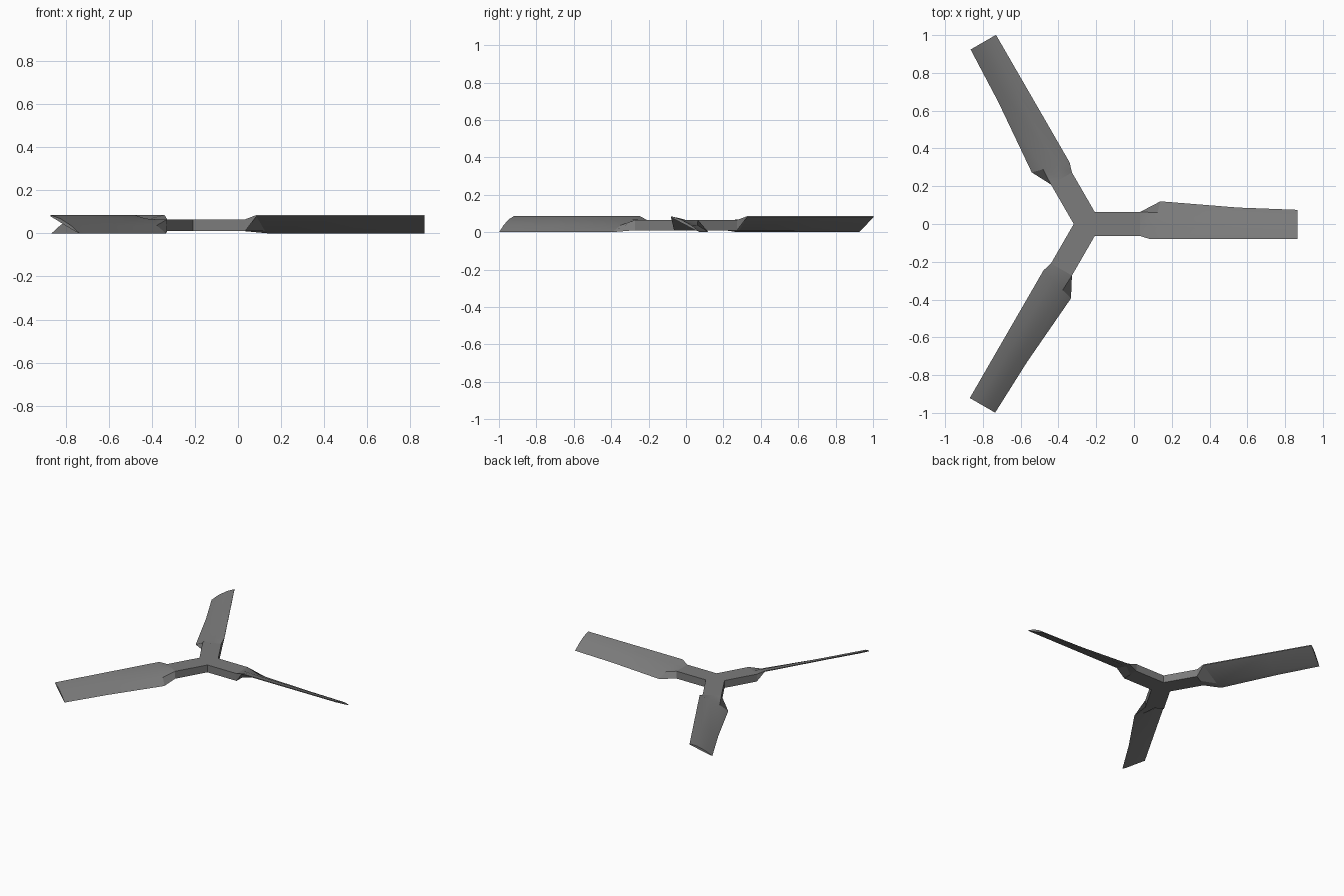
import bpy, bmesh, math
from mathutils import Matrix, Vector

if "Cube" in bpy.data.objects:
    bpy.data.objects.remove(bpy.data.objects["Cube"])

CX = -0.245            # hub centre on x
W = 0.064              # arm half width
Z0, Z1 = 0.01, 0.065   # arm bottom and top
ARM_R = 0.278          # arm length from the hub centre

grey = bpy.data.materials.new("dark_grey")
grey.diffuse_color = (0.2, 0.2, 0.2, 1)
grey.use_nodes = True
grey.node_tree.nodes["Principled BSDF"].inputs["Base Color"].default_value = grey.diffuse_color


def finish(name, bm):
    bmesh.ops.recalc_face_normals(bm, faces=bm.faces)
    mesh = bpy.data.meshes.new(name)
    bm.to_mesh(mesh)
    bm.free()
    mesh.materials.append(grey)
    ob = bpy.data.objects.new(name, mesh)
    bpy.context.collection.objects.link(ob)
    return ob


# Hub: Y-shaped plate with three square arms
bm = bmesh.new()
outline = []
for k in range(3):
    rot = Matrix.Rotation(math.radians(120 * k), 3, 'Z')
    for p in ((ARM_R, -W), (ARM_R, W), (W / math.tan(math.radians(60)), W)):
        outline.append(rot @ Vector((p[0], p[1], Z0)))
base = bm.faces.new([bm.verts.new(p) for p in outline])
ext = bmesh.ops.extrude_face_region(bm, geom=[base])
bmesh.ops.translate(bm, vec=(0, 0, Z1 - Z0),
                    verts=[v for v in ext["geom"] if isinstance(v, bmesh.types.BMVert)])
hub = finish("hub", bm)
hub.location.x = CX


def blade_section(r, trail, ridge, skew=0.0):
    """Pitched blade section: leading edge high, trailing edge low."""
    lead = -0.08
    span = trail - lead
    pts = [(lead, 0.085), (lead + 0.33 * span, 0.069), (lead + 0.7 * span, 0.037),
           (trail, 0.0), (ridge, 0.01), (lead, 0.079)]
    return [(r + skew * (y - lead) / span, y, z) for y, z in pts]


# Blades: square root lofted into the pitched section
sections = [
    [(ARM_R, y, z) for y, z in ((-W, Z1), (0, Z1), (W, Z1), (W, Z0), (0, Z0), (-W, Z0))],
    blade_section(0.33, 0.12, 0.07, 0.055),
    blade_section(0.795, 0.087, 0.055),
    blade_section(1.11, 0.075, 0.05),
]
for k in range(3):
    bm = bmesh.new()
    rings = [[bm.verts.new(p) for p in s] for s in sections]
    for a, b in zip(rings, rings[1:]):
        for i in range(6):
            j = (i + 1) % 6
            bm.faces.new((a[i], a[j], b[j], b[i]))
    bm.faces.new(rings[0])
    bm.faces.new(rings[-1])
    ob = finish(f"blade_{k + 1}", bm)
    ob.location.x = CX
    ob.rotation_euler.z = math.radians(120 * k)
    bpy.ops.object.select_all(action='DESELECT')
    ob.select_set(True)
    bpy.context.view_layer.objects.active = ob
    bpy.ops.object.shade_smooth_by_angle(angle=math.radians(25))
